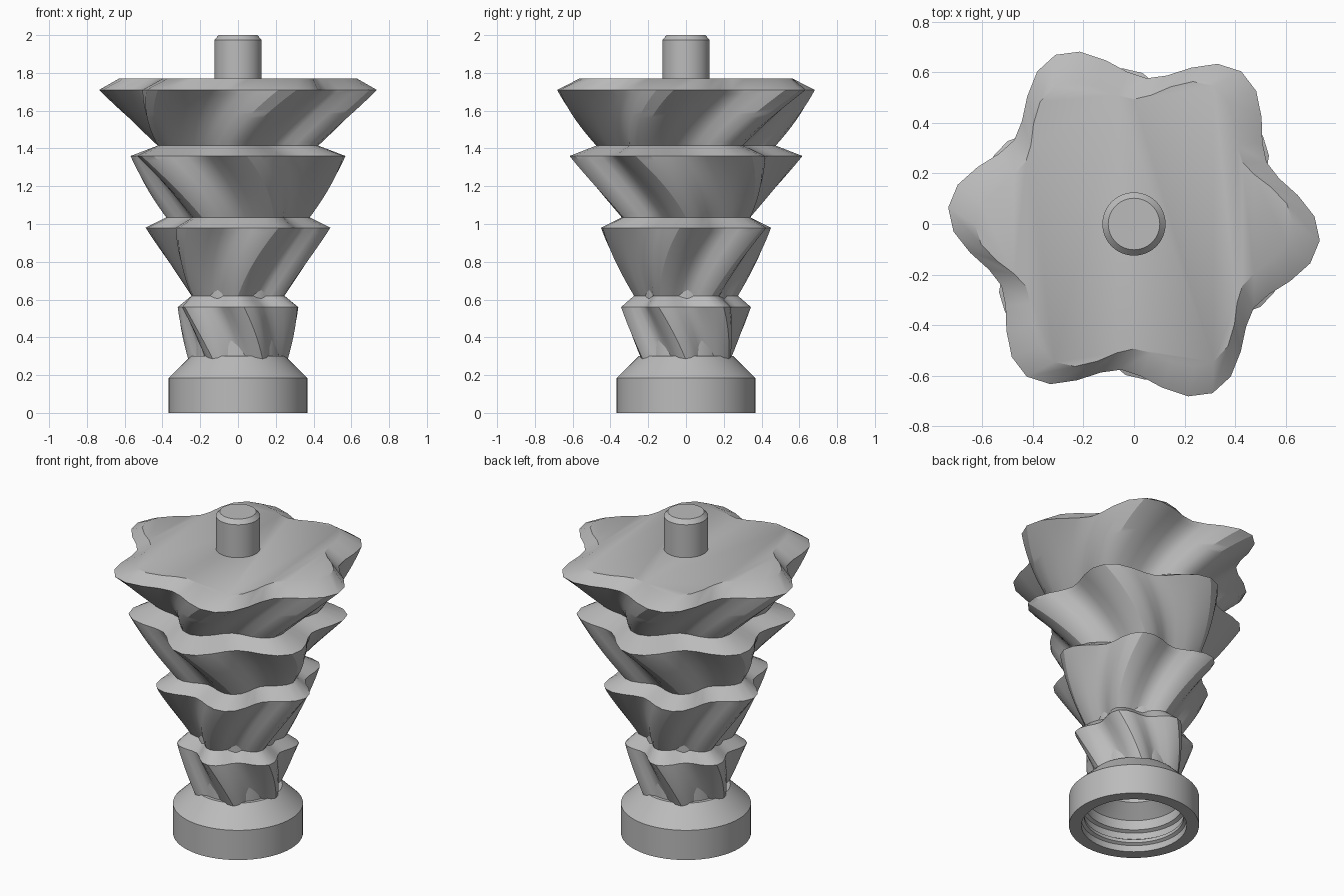
import bpy
import bmesh
from math import cos, sin, pi, radians

cube = bpy.data.objects.get("Cube")
if cube:
    bpy.data.objects.remove(cube, do_unlink=True)

# One grey material for everything
grey = bpy.data.materials.new("plain grey")
grey.use_nodes = True
grey.diffuse_color = (0.5, 0.5, 0.5, 1)
grey.node_tree.nodes["Principled BSDF"].inputs["Base Color"].default_value = (0.5, 0.5, 0.5, 1)


def finish(name, bm):
    """Turn a bmesh into a shaded, coloured object."""
    mesh = bpy.data.meshes.new(name)
    bm.to_mesh(mesh)
    bm.free()
    mesh.materials.append(grey)
    obj = bpy.data.objects.new(name, mesh)
    bpy.context.collection.objects.link(obj)
    bpy.ops.object.select_all(action="DESELECT")
    obj.select_set(True)
    bpy.context.view_layer.objects.active = obj
    bpy.ops.object.shade_smooth_by_angle(angle=radians(30))


def loft(bm, rings, cap_start=False, cap_end=False):
    """Skin a list of vertex rings with quads."""
    n = len(rings[0])
    for low, high in zip(rings, rings[1:]):
        for i in range(n):
            j = (i + 1) % n
            bm.faces.new((low[i], low[j], high[j], high[i]))
    if cap_start:
        bm.faces.new(rings[0][::-1])
    if cap_end:
        bm.faces.new(rings[-1])


def ring(bm, radius, z, count, phase=0.0, wave=0.0):
    """A ring whose six-lobed wave has its peak at the given radius."""
    verts = []
    for i in range(count):
        a = 2 * pi * i / count
        r = radius * (1 - wave + wave * cos(6 * a))
        verts.append(bm.verts.new((r * cos(a + phase), r * sin(a + phase), z)))
    return verts


def lathe(name, profile, cap_start=False, cap_end=False):
    bm = bmesh.new()
    loft(bm, [ring(bm, r, z, 64) for r, z in profile], cap_start, cap_end)
    finish(name, bm)


# Hollow base with a ribbed socket and the neck that rises inside the body
lathe("base_socket", [
    (0.19, 0.6), (0.19, 0.26), (0.275, 0.19), (0.275, 0.13), (0.295, 0.12),
    (0.295, 0.08), (0.28, 0.07), (0.28, 0.05), (0.297, 0.04), (0.297, 0),
    (0.367, 0), (0.367, 0.185), (0.25, 0.30), (0.23, 0.30), (0.23, 0.69)],
    cap_start=True, cap_end=True)

# Tiers: bottom z, rim z, top z, bottom radius, rim radius
TIERS = [
    (0.28, 0.56, 0.62, 0.262, 0.345),
    (0.62, 0.98, 1.035, 0.275, 0.49),
    (1.035, 1.36, 1.415, 0.38, 0.618),
    (1.415, 1.71, 1.77, 0.475, 0.738),
]
TOP_RADIUS = 0.63
TWIST = radians(30)
WAVE = 0.108
STEPS = 14

# Six-lobed body, each tier twisting the opposite way to the one below
body = bmesh.new()
rings = []
for k, (z0, z1, z2, r0, r1) in enumerate(TIERS):
    start, turn = (0, -TWIST) if k % 2 == 0 else (-TWIST, TWIST)
    for s in range(STEPS + 1):
        t = s / STEPS
        z = z0 + (z1 - z0) * t
        phase = start + turn * (z - z0) / (z2 - z0)
        rings.append(ring(body, r0 + (r1 - r0) * t, z, 48, phase, WAVE))
rings.append(ring(body, TOP_RADIUS, TIERS[-1][2], 48, 0, WAVE))
loft(body, rings, cap_end=True)
finish("twisted_body", body)

# Chamfered drive pin on top
lathe("drive_pin", [(0.125, 1.74), (0.125, 1.975), (0.102, 2.0)],
      cap_start=True, cap_end=True)
